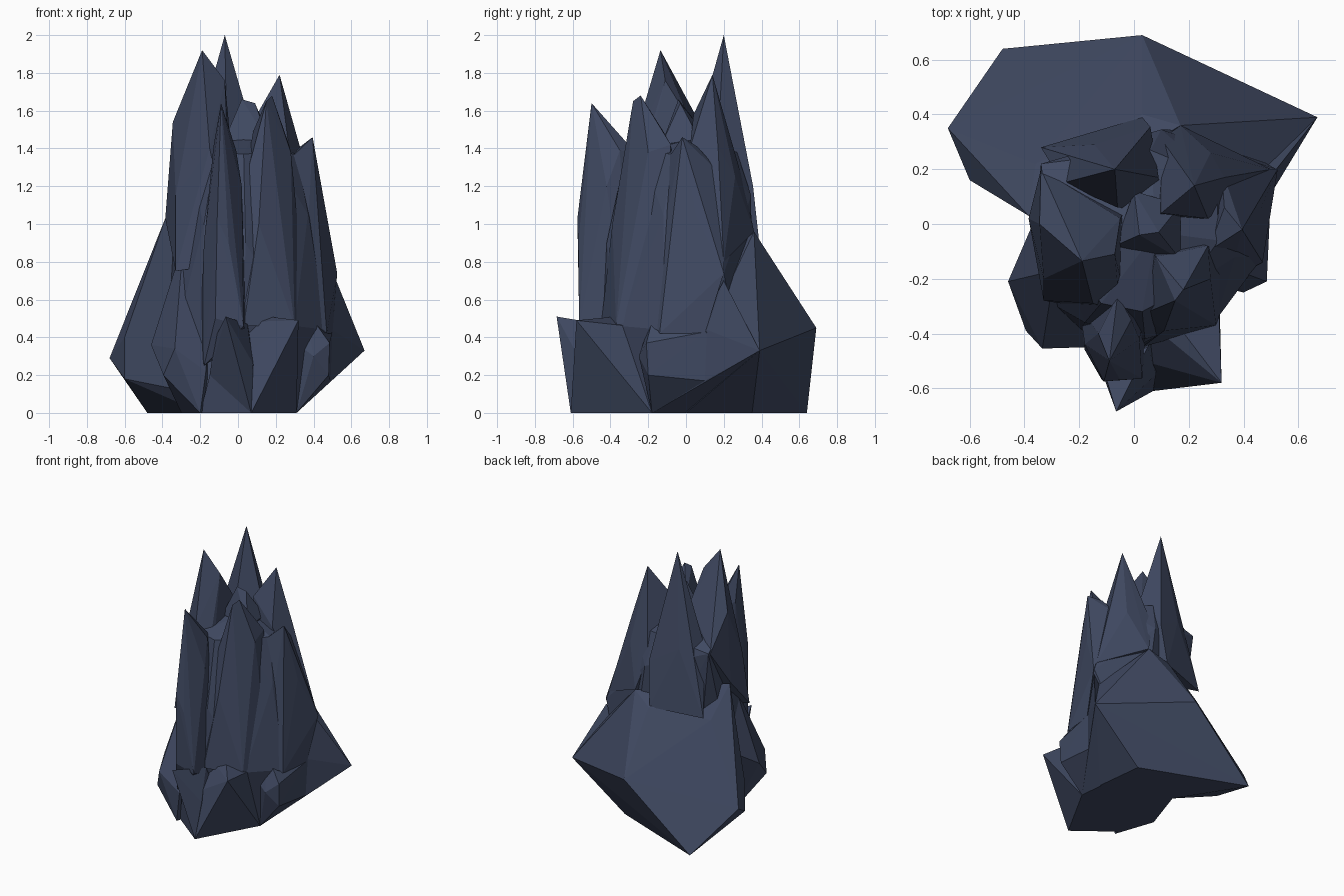
import bpy, bmesh

slate = bpy.data.materials.new("dark slate blue")
slate.diffuse_color = (0.051, 0.067, 0.122, 1)


def rock(name, *corners):
    """Faceted stone: the convex hull of a few corner points."""
    bm = bmesh.new()
    for c in corners:
        bm.verts.new(c)
    bmesh.ops.convex_hull(bm, input=bm.verts[:])
    loose = [v for v in bm.verts if not v.link_faces]
    bmesh.ops.delete(bm, geom=loose, context='VERTS')
    bmesh.ops.recalc_face_normals(bm, faces=bm.faces[:])
    me = bpy.data.meshes.new(name)
    bm.to_mesh(me)
    bm.free()
    me.materials.append(slate)
    ob = bpy.data.objects.new(name, me)
    bpy.context.scene.collection.objects.link(ob)
    return ob


# central mass that everything grows from
core = rock("rock_spires",
            (-.20, -.40, 0), (.31, -.18, 0), (.26, .35, 0), (-.19, .18, 0), (-.30, -.15, 0),
            (-.36, 0, .45), (-.32, -.28, .45), (.03, -.44, .46), (.30, -.35, .46),
            (.47, -.12, .44), (.52, .20, .74), (.10, .345, 1.15), (-.31, 0, 1.43),
            (-.34, .22, 1.31), (.30, .17, 1.34), (.31, -.06, 1.37), (.18, -.24, 1.38),
            (-.12, -.29, 1.38), (.03, -.32, 1.37), (.04, -.42, .90), (.37, -.12, 1.05),
            (.06, .27, 1.38), (-.18, -.36, 1.0), (.08, -.03, 1.47))

parts = []
# broad buttress at the back
parts.append(rock("back_buttress",
                  (-.48, .64, 0), (.03, .69, .45), (.67, .39, .33), (-.68, .35, .29),
                  (-.60, .16, .40), (-.60, .16, .18), (-.385, .03, 1.03), (-.36, .22, .82),
                  (.03, .40, .88), (.17, .36, .96), (.50, .20, .62), (.26, .35, 0),
                  (-.19, .18, 0), (.30, 0, 0)))
# overhanging shelf at the front
parts.append(rock("front_shelf",
                  (.07, -.61, 0), (.32, -.58, .49), (.16, -.37, .51), (.31, -.31, .46),
                  (.31, -.18, 0), (-.20, -.40, 0), (-.15, -.45, .20), (-.02, -.30, .48)))
parts.append(rock("front_shard",
                  (.07, -.61, 0), (-.065, -.685, .51), (.05, -.45, .47), (-.12, -.50, .40),
                  (-.15, -.45, .20), (.08, -.55, .26), (-.10, -.35, 0), (.10, -.35, .2)))
# boulders on the left and right of the foot
parts.append(rock("left_boulder",
                  (-.29, -.17, .90), (-.46, -.21, .36), (-.395, -.39, .20),
                  (-.335, -.455, .34), (-.17, -.45, .22), (-.20, -.44, 0), (-.30, -.15, 0),
                  (-.37, 0, .50), (-.10, -.10, 0), (-.15, -.30, .5)))
parts.append(rock("right_boulder",
                  (.485, -.21, .37), (.35, -.16, .56), (.31, -.18, 0), (.49, .10, .17),
                  (.48, -.20, .20), (.40, -.25, .30), (.26, .35, 0), (.50, .11, .43),
                  (.10, 0, 0), (.20, -.20, .45)))
parts.append(rock("right_wedge",
                  (.49, .10, .17), (.50, .11, .44), (.67, .39, .33), (.52, .20, .70),
                  (.26, .35, 0), (.31, -.18, 0), (.10, .10, .3)))
# tall spires
parts.append(rock("back_spire",
                  (-.07, .20, 2.0), (.06, .355, 1.2), (-.145, .29, 1.32), (-.26, .15, 1.32),
                  (.03, .30, 1.35), (.09, .17, 1.45), (-.06, .06, 1.50), (.03, .39, .88),
                  (-.34, .28, .85), (.10, .05, .9)))
parts.append(rock("left_spire",
                  (-.19, -.135, 1.92), (-.345, 0, 1.54), (-.34, .20, 1.30), (-.33, -.20, 1.15),
                  (-.15, -.29, 1.40), (-.06, -.22, 1.40), (-.05, .02, 1.55), (-.07, -.11, 1.76),
                  (-.385, .02, 1.03), (-.33, -.28, .75), (-.02, -.33, .8), (0, .10, .8)))
parts.append(rock("right_spire",
                  (.22, .14, 1.79), (.10, .04, 1.58), (.33, .17, 1.40), (.28, .26, 1.25),
                  (.10, .31, 1.2), (.27, .02, 1.40), (.50, .20, .80), (.17, .36, .96),
                  (.05, 0, .9)))
parts.append(rock("front_spire",
                  (-.09, -.50, 1.64), (-.11, -.575, 1.03), (-.12, -.565, .50), (.03, -.565, .46),
                  (-.05, -.57, .90), (-.18, -.44, .90), (.02, -.42, 1.2), (-.13, -.40, 1.41),
                  (-.01, -.35, 1.39), (-.06, -.26, 1.37), (.05, -.30, .40), (-.20, -.30, .40),
                  (-.18, -.46, .25)))
parts.append(rock("front_right_spire",
                  (.18, -.24, 1.68), (.15, -.28, 1.65), (.03, -.33, 1.2), (.28, -.20, 1.38),
                  (.08, -.12, 1.49), (.27, -.08, 1.42), (.03, -.45, .46), (.30, -.37, .46),
                  (.36, -.16, .55), (.11, -.39, 1.0), (0, 0, .8)))
parts.append(rock("outer_right_spire",
                  (.395, -.02, 1.46), (.46, .05, 1.05), (.525, .20, .74), (.50, .10, .42),
                  (.47, -.14, .42), (.27, -.10, 1.34), (.33, .06, 1.41), (.20, 0, .9),
                  (.35, -.20, .55), (.32, .20, 1.25)))
# small crest between the spires
parts.append(rock("inner_crest",
                  (.09, -.03, 1.64), (.02, -.04, 1.66), (-.07, -.08, 1.45), (.17, .07, 1.45),
                  (.17, -.13, 1.42), (0, .12, 1.45), (.03, 0, 1.1)))

# fuse all stones into one closed rock
for p in parts:
    m = core.modifiers.new("fuse", 'BOOLEAN')
    m.operation = 'UNION'
    m.solver = 'EXACT'
    m.object = p
    deps = bpy.context.evaluated_depsgraph_get()
    deps.update()
    fused = bpy.data.meshes.new_from_object(core.evaluated_get(deps))
    core.modifiers.clear()
    core.data = fused
    bpy.data.objects.remove(p)

for f in core.data.polygons:
    f.use_smooth = False
